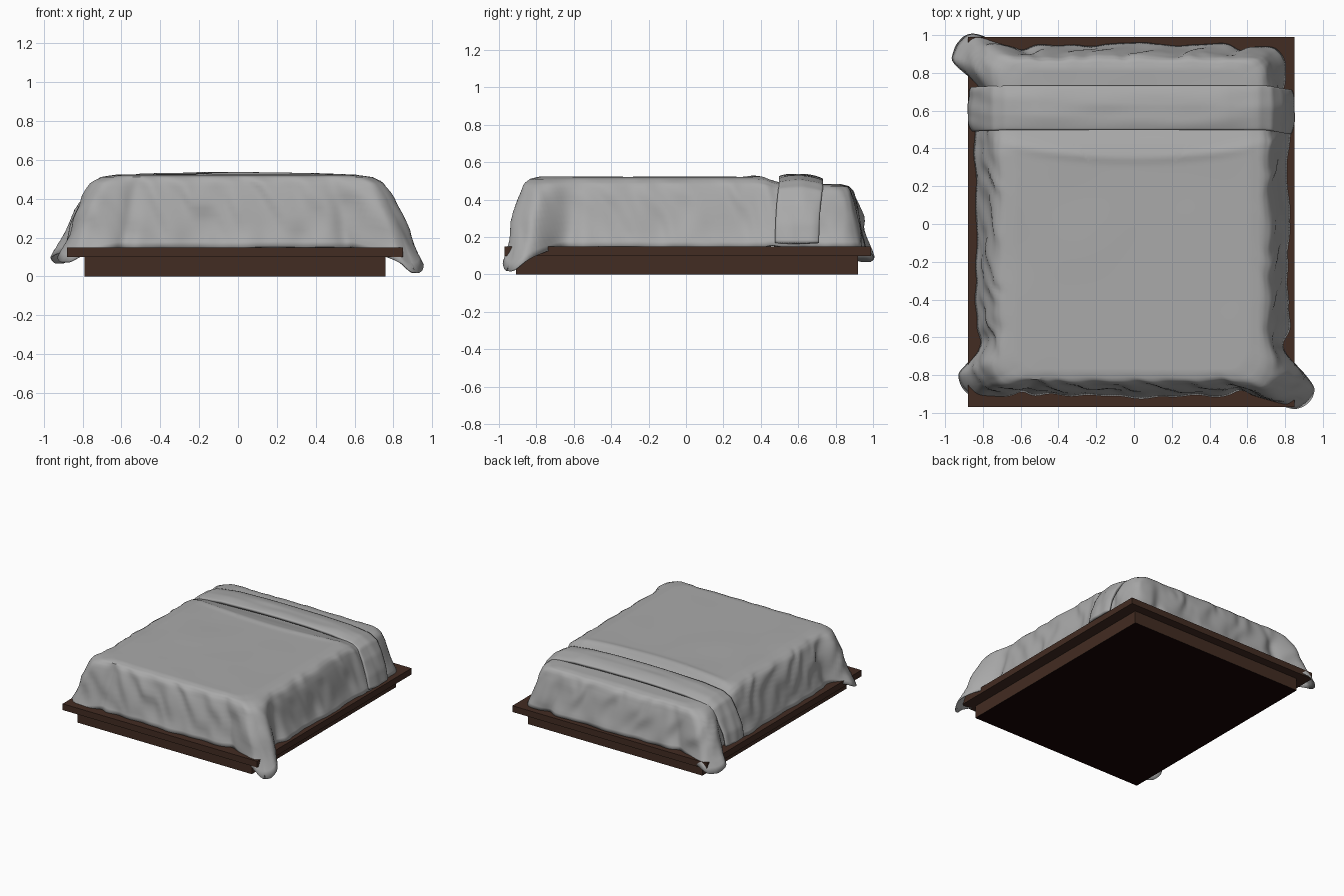
import bpy, bmesh, math
from mathutils import noise, Vector

cube = bpy.data.objects.get("Cube")
if cube:
    bpy.data.objects.remove(cube, do_unlink=True)


def material(name, color):
    m = bpy.data.materials.new(name)
    m.use_nodes = True
    m.diffuse_color = (*color, 1)
    m.node_tree.nodes["Principled BSDF"].inputs["Base Color"].default_value = (*color, 1)
    return m


cloth = material("grey cloth", (0.40, 0.40, 0.40))
wood = material("dark brown wood", (0.055, 0.025, 0.016))
under = material("black red underside", (0.008, 0.001, 0.001))


def finish(name, bm, mats):
    me = bpy.data.meshes.new(name)
    bmesh.ops.recalc_face_normals(bm, faces=bm.faces)
    bm.to_mesh(me)
    bm.free()
    ob = bpy.data.objects.new(name, me)
    bpy.context.collection.objects.link(ob)
    for m in mats:
        me.materials.append(m)
    return ob


def box(name, x0, x1, y0, y1, z0, z1, mats):
    bm = bmesh.new()
    bmesh.ops.create_cube(bm, size=1)
    for v in bm.verts:
        v.co = ((x0 + x1) / 2 + v.co.x * (x1 - x0),
                (y0 + y1) / 2 + v.co.y * (y1 - y0),
                (z0 + z1) / 2 + v.co.z * (z1 - z0))
    bm.normal_update()
    for f in bm.faces:
        if len(mats) > 1 and f.normal.z < -0.5:
            f.material_index = 1
    return finish(name, bm, mats)


def smooth(a, b, t):
    t = min(max((t - a) / (b - a), 0), 1)
    return t * t * (3 - 2 * t)


def along(path, t):
    """Point at fraction t along evenly spaced path points."""
    f = min(max(t, 0), 1) * (len(path) - 1)
    i = min(int(f), len(path) - 2)
    return Vector(path[i]).lerp(Vector(path[i + 1]), f - i)


def cloth_grid(name, nu, nv, place, thickness, offset):
    bm = bmesh.new()
    bmesh.ops.create_grid(bm, x_segments=nu, y_segments=nv, size=1)
    for v in bm.verts:
        v.co = place(v.co.x, v.co.y)
    ob = finish(name, bm, [cloth])
    if sum(p.normal.z for p in ob.data.polygons) < 0:
        ob.data.flip_normals()
    sol = ob.modifiers.new("thickness", "SOLIDIFY")
    sol.thickness = thickness
    sol.offset = offset
    bpy.ops.object.select_all(action="DESELECT")
    ob.select_set(True)
    bpy.context.view_layer.objects.active = ob
    bpy.ops.object.shade_smooth_by_angle(angle=math.radians(50))
    return ob


# Wooden platform
box("base_plinth", -0.79, 0.76, -0.91, 0.92, 0, 0.1, [wood, under])
box("platform_slab", -0.88, 0.85, -0.97, 0.99, 0.1, 0.15, [wood])

# Side profile of the draped cover: inset from the hem, height
SIDE = [(0.21, 0.522), (0.14, 0.512), (0.105, 0.487), (0.08, 0.43),
        (0.055, 0.34), (0.03, 0.23), (0, 0.15)]
# Loose corners: outward reach in x and y, height of the tip
CORNERS = {(1, -1): (0.135, 0.08, 0.02), (-1, -1): (0.085, 0.01, 0.075),
           (-1, 1): (0.12, 0.045, 0.07), (1, 1): (-0.02, 0, 0.15)}
EDGE = 0.74


def drape(u, v):
    r = max(abs(u), abs(v), 1e-6)
    du, dv = u / r, v / r
    s = max(0, (r - EDGE) / (1 - EDGE))
    inset, z = along(SIDE, s)
    scale = min(1, r / EDGE)
    x = -0.01 + du * (0.83 - inset) * scale
    y = 0.02 + dv * (0.93 - inset * 0.6) * scale
    sx, sy = (1 if u > 0 else -1), (1 if v > 0 else -1)
    near = min(abs(du), abs(dv))
    fx, fy, tip = CORNERS[sx, sy]
    # Round the upper corners and flare the loose cloth
    pinch = max(0, near - 0.85) / 0.15
    x -= sx * 0.035 * pinch ** 2 * scale
    y -= sy * 0.035 * pinch ** 2 * scale
    flare = smooth(0.74, 0.88, near) * s ** 1.2
    x += sx * fx * flare
    y += sy * fy * flare
    z += (tip - 0.15) * smooth(0.72, 0.97, near) * s ** 3
    # Tucks beside the corners and wrinkles on the hanging sides
    p = Vector((x * 7, y * 7, z * 5))
    push = -0.03 * math.exp(-((near - 0.7) / 0.06) ** 2) * s
    push += 0.022 * noise.noise(p) * s
    slant = (x + y) * 30 + z * 22
    push += 0.006 * math.sin(slant + 3 * noise.noise(p)) * 4 * s * (1 - s)
    if abs(du) > abs(dv):
        x += sx * push
    else:
        y += sy * push
    # Lower sheet at the head and soft creases on top
    z -= 0.04 * smooth(0.36, 0.56, y) * smooth(0.15, 0.5, z)
    flat = smooth(0.9, 0.5, 0) if s > 0.3 else 1 - s / 0.3
    arc = 0.35 + 0.16 * x * x
    z += flat * (0.006 * math.exp(-((y - arc) / 0.025) ** 2)
                 + 0.004 * noise.noise(Vector((x * 3, y * 3, 1))))
    return x, y, z


cloth_grid("draped_cover", 130, 130, drape, 0.008, -1)

# Turned-down band across the head end: x, height across the bed
BAND = [(-0.87, 0.18), (-0.85, 0.27), (-0.80, 0.38), (-0.75, 0.465), (-0.68, 0.505),
        (-0.5, 0.528), (-0.25, 0.535), (0, 0.538), (0.25, 0.535), (0.48, 0.528),
        (0.66, 0.505), (0.73, 0.465), (0.78, 0.38), (0.82, 0.27), (0.84, 0.17)]


def band(u, v):
    x, z = along(BAND, (u + 1) / 2)
    hang = smooth(0.68, 0.86, abs(x))
    y = 0.615 + v * 0.118 - 0.022 * hang * (1 if x > 0 else 0.3)
    bulge = 1 - abs(v) ** 4
    wave = 0.007 * noise.noise(Vector((x * 3, y * 14, z * 4)))
    x += (1 if x > 0 else -1) * hang * (0.018 * bulge + 2 * wave - 0.008)
    z += (1 - hang) * (0.012 * bulge + wave * 0.6 - 0.012 - 0.012 * smooth(0, 1, v))
    return x, y, z


cloth_grid("turned_down_band", 90, 24, band, 0.025, -1)
